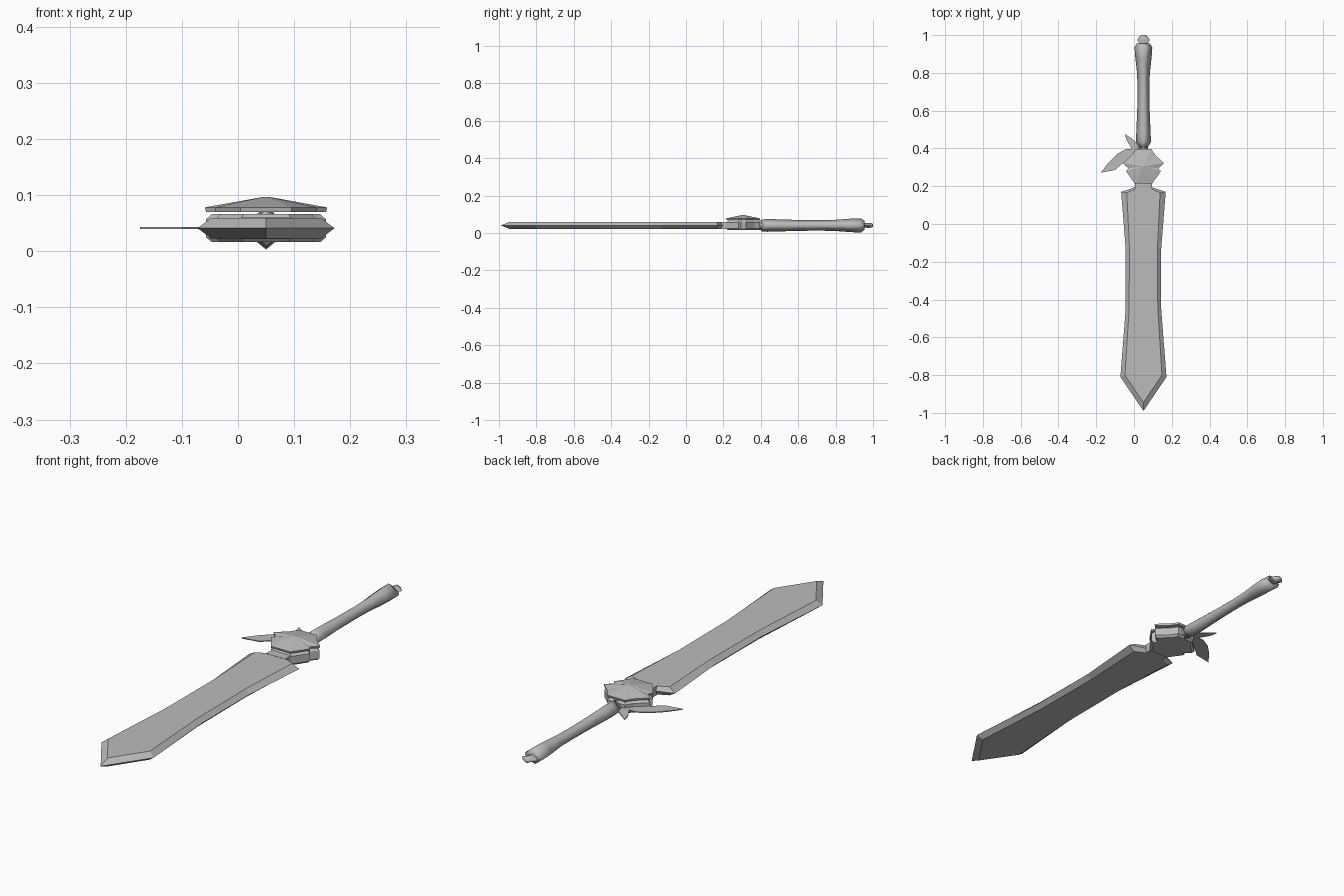
import bpy, bmesh, math

if "Cube" in bpy.data.objects:
    bpy.data.objects.remove(bpy.data.objects["Cube"])

CX, CZ = 0.05, 0.041  # sword axis

steel = bpy.data.materials.new("grey_steel")
steel.use_nodes = True
steel.diffuse_color = (0.5, 0.5, 0.5, 1)
steel.node_tree.nodes["Principled BSDF"].inputs["Base Color"].default_value = (0.5, 0.5, 0.5, 1)


def finish(name, bm, smooth=None):
    bmesh.ops.recalc_face_normals(bm, faces=bm.faces)
    mesh = bpy.data.meshes.new(name)
    bm.to_mesh(mesh)
    bm.free()
    mesh.materials.append(steel)
    ob = bpy.data.objects.new(name, mesh)
    bpy.context.collection.objects.link(ob)
    if smooth:
        bpy.ops.object.select_all(action='DESELECT')
        ob.select_set(True)
        bpy.context.view_layer.objects.active = ob
        bpy.ops.object.shade_smooth_by_angle(angle=math.radians(smooth))
    return ob


def mirrored(half):
    """Close a right-hand half outline of (offset, y) across the axis."""
    left = [(-x, y) for x, y in reversed(half) if x > 0]
    return [(CX + x, y) for x, y in half + left]


def stack(name, layers, smooth=None):
    """Bridge matching outlines, each given as (points, z), and cap the ends."""
    bm = bmesh.new()
    rings = [[bm.verts.new((x, y, z)) for x, y in pts] for pts, z in layers]
    n = len(rings[0])
    for a, b in zip(rings, rings[1:]):
        for i in range(n):
            j = (i + 1) % n
            bm.faces.new((a[i], a[j], b[j], b[i]))
    bm.faces.new(rings[0])
    bm.faces.new(rings[-1])
    return finish(name, bm, smooth)


def spindle(name, stations):
    """Loft a diamond section through (y, half width, half height)."""
    bm = bmesh.new()
    rings = [[bm.verts.new((CX + sx * w, y, CZ + sz * h))
              for sx, sz in ((1, 0), (0, 1), (-1, 0), (0, -1))] for y, w, h in stations]
    for a, b in zip(rings, rings[1:]):
        for i in range(4):
            j = (i + 1) % 4
            bm.faces.new((a[i], a[j], b[j], b[i]))
    bm.faces.new(rings[0])
    bm.faces.new(rings[-1])
    return finish(name, bm, 100)


# Blade: sharp outer edge with bevels up to flat faces
edge = mirrored([(0.045, 0.195), (0.118, 0.17), (0.094, -0.13), (0.094, -0.45),
                 (0.122, -0.81), (0, -0.99)])
flat = mirrored([(0.035, 0.19), (0.088, 0.165), (0.074, -0.13), (0.076, -0.45),
                 (0.098, -0.80), (0, -0.945)])
stack("blade", [(flat, CZ - 0.018), (edge, CZ), (flat, CZ + 0.018)])

# Neck joining blade and guard
neck = mirrored([(0.045, 0.23), (0.045, 0.18)])
stack("blade_neck", [(neck, 0.022), (neck, 0.06)])

# Guard block and the emblem plate floating above it
shield = [(0.04, 0.395), (0.06, 0.365), (0.107, 0.322), (0.078, 0.295), (0.09, 0.28),
          (0.045, 0.215)]


def scaled(k):
    return mirrored([(x * k, 0.305 + (y - 0.305) * k) for x, y in shield])


stack("guard", [(scaled(0.9), 0.016), (scaled(1.0), 0.025),
                (scaled(1.0), 0.057), (scaled(0.9), 0.066)])
stack("emblem_plate", [(scaled(1.0), 0.07), (scaled(1.02), 0.078), (scaled(0.04), 0.097)])

# Grip, collar and pommel
spindle("collar", [(0.37, 0.025, 0.025), (0.415, 0.025, 0.025), (0.45, 0.025, 0.025)])
spindle("grip", [(0.405, 0.022, 0.032), (0.435, 0.04, 0.034), (0.48, 0.038, 0.033),
                 (0.60, 0.033, 0.029), (0.72, 0.031, 0.028), (0.80, 0.034, 0.030),
                 (0.88, 0.043, 0.036), (0.935, 0.047, 0.038), (0.955, 0.035, 0.024)])
spindle("pommel", [(0.945, 0.024, 0.012), (0.96, 0.024, 0.012), (0.975, 0.034, 0.013),
                   (0.992, 0.022, 0.012), (1.0, 0.010, 0.007)])

# Thin feathers on the right side
long_feather = [(0.02, 0.395), (-0.04, 0.398), (-0.09, 0.37), (-0.137, 0.323),
                (-0.175, 0.272), (-0.10, 0.286), (-0.053, 0.328), (-0.01, 0.365)]
short_feather = [(0.025, 0.39), (0.015, 0.43), (-0.01, 0.45), (-0.047, 0.477),
                 (-0.04, 0.445), (-0.025, 0.42), (-0.01, 0.395)]
for name, pts in (("long_feather", long_feather), ("short_feather", short_feather)):
    stack(name, [(pts, 0.0395), (pts, 0.0435)])
